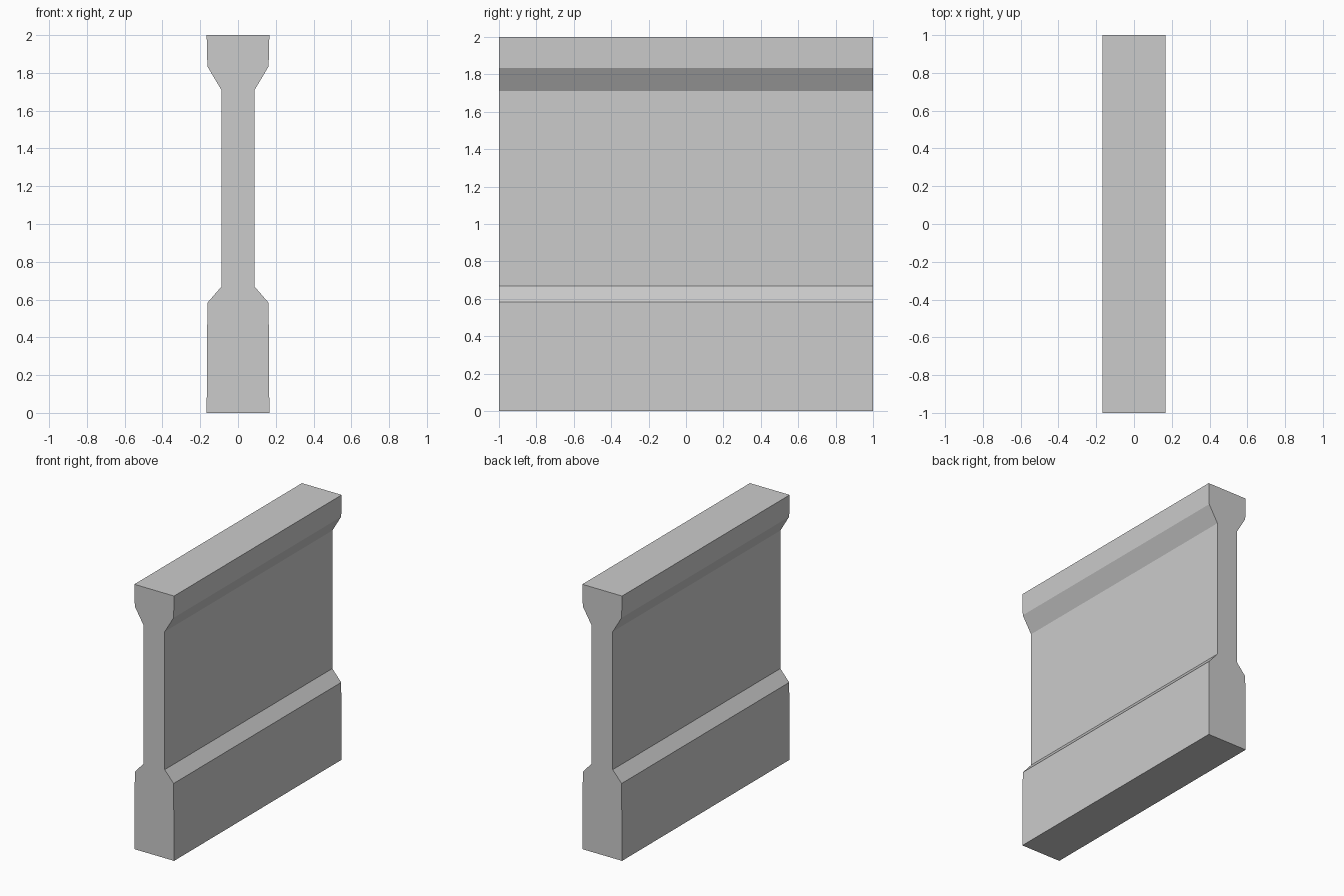
import bpy
import bmesh

if "Cube" in bpy.data.objects:
    bpy.data.objects.remove(bpy.data.objects["Cube"])

# Half of the barrier cross-section: (half width, height), bottom to top
HALF = [(0.166, 0.0), (0.162, 0.583), (0.088, 0.668),
        (0.088, 1.71), (0.162, 1.834), (0.166, 2.0)]
LENGTH = 2.0

# Mirror the half profile into a closed outline
outline = HALF + [(-x, z) for x, z in reversed(HALF)]

# Extrude the outline along the length of the wall
bm = bmesh.new()
face = bm.faces.new([bm.verts.new((x, -LENGTH / 2, z)) for x, z in outline])
result = bmesh.ops.extrude_face_region(bm, geom=[face], use_keep_orig=True)
new_verts = [g for g in result["geom"] if isinstance(g, bmesh.types.BMVert)]
bmesh.ops.translate(bm, verts=new_verts, vec=(0, LENGTH, 0))
bmesh.ops.recalc_face_normals(bm, faces=bm.faces)

mesh = bpy.data.meshes.new("wall_segment")
bm.to_mesh(mesh)
bm.free()
wall = bpy.data.objects.new("wall_segment", mesh)
bpy.context.collection.objects.link(wall)
